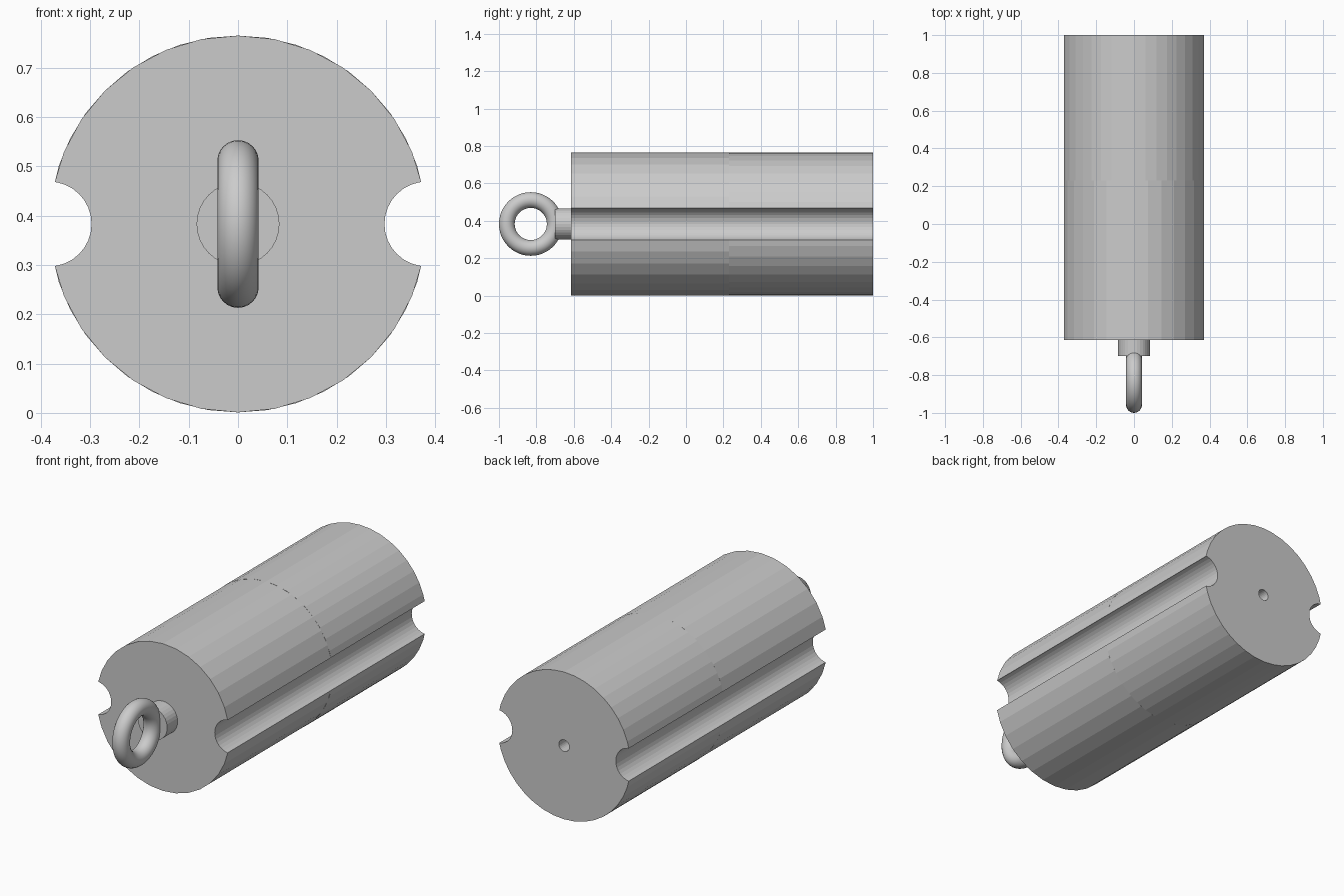
import bpy
from math import pi

if "Cube" in bpy.data.objects:
    bpy.data.objects.remove(bpy.data.objects["Cube"])

AXIS_Z, R = 0.383, 0.382      # height of the long axis, body radius
FRONT, JOINT, BACK = -0.615, 0.23, 1.0


def rod(name, radius, y0, y1, x=0.0, sides=32):
    """Cylinder lying along y."""
    bpy.ops.mesh.primitive_cylinder_add(
        vertices=sides, radius=radius, depth=y1 - y0,
        location=(x, (y0 + y1) / 2, AXIS_Z), rotation=(pi / 2, 0, 0))
    ob = bpy.context.object
    ob.name = name
    return ob


# Cutters: two side grooves and the centre bore
cutters = [rod("groove_cutter", 0.086, -0.9, 1.2, s * 0.383) for s in (-1, 1)]
cutters.append(rod("bore_cutter", 0.03, -0.9, 1.2, sides=24))

# Body in two sections meeting at the joint
sections = [rod("front_body", R, FRONT, JOINT, sides=32),
            rod("rear_body", R, JOINT, BACK, sides=40)]
for body in sections:
    bpy.context.view_layer.objects.active = body
    for c in cutters:
        mod = body.modifiers.new("cut", 'BOOLEAN')
        mod.operation = 'DIFFERENCE'
        mod.solver = 'EXACT'
        mod.object = c
        bpy.ops.object.modifier_apply(modifier=mod.name)
for c in cutters:
    bpy.data.objects.remove(c, do_unlink=True)

# Stem and pull ring on the front
rod("ring_stem", 0.084, -0.70, FRONT + 0.01)
bpy.ops.mesh.primitive_torus_add(
    major_radius=0.128, minor_radius=0.042, major_segments=48, minor_segments=24,
    location=(0, -0.83, AXIS_Z), rotation=(0, pi / 2, 0))
bpy.context.object.name = "pull_ring"
bpy.ops.object.shade_smooth_by_angle(angle=0.6)
